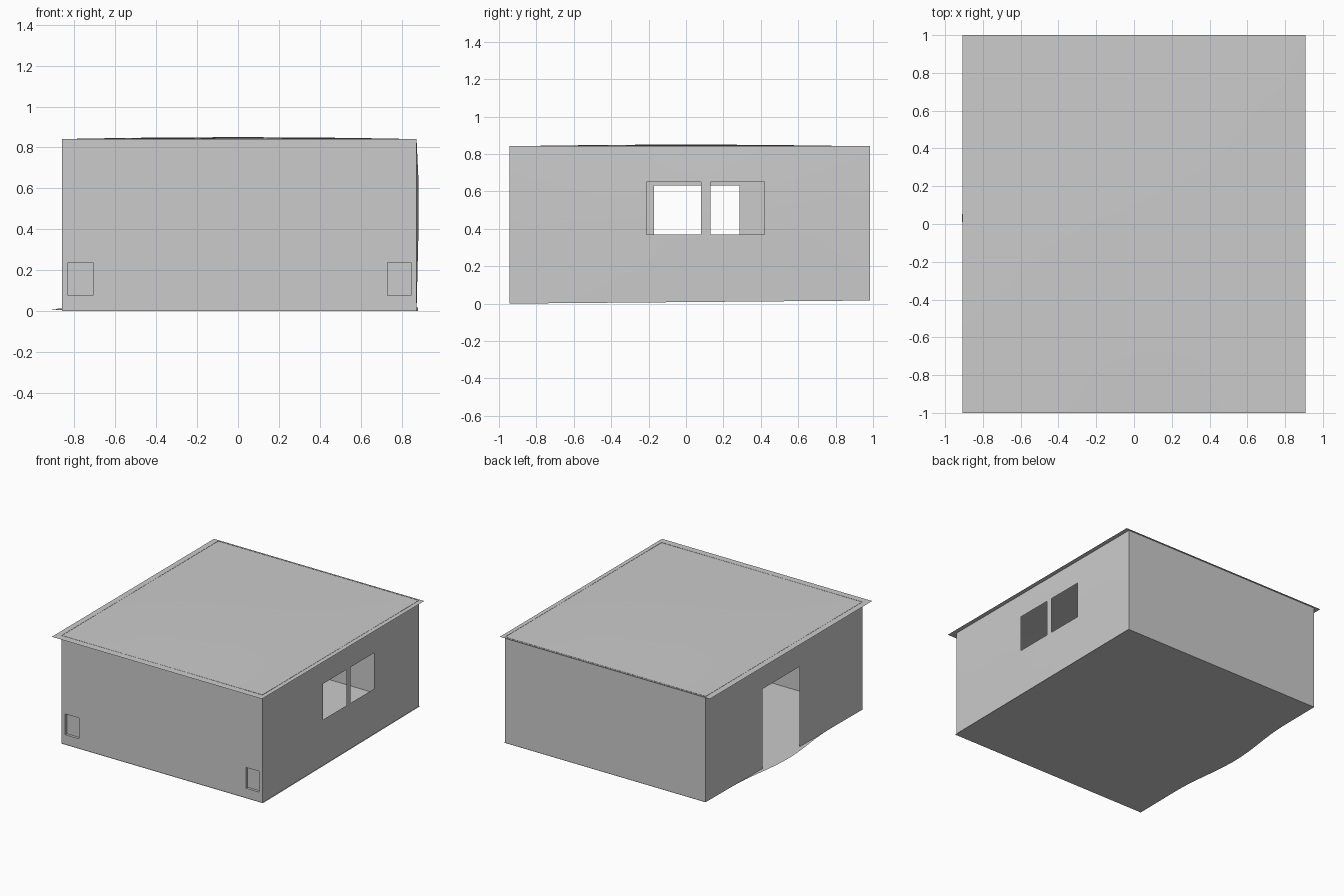
import bpy, bmesh
from math import cos, pi
from mathutils import Vector

if "Cube" in bpy.data.objects:
    bpy.data.objects.remove(bpy.data.objects["Cube"])

X0, X1, Y0, Y1, TOP = -0.86, 0.873, -0.945, 0.985, 0.842


def floor_z(y):
    # the floor rises slightly toward the back
    return max(0.0, 0.0085 * (y - Y0))


def finish(name, bm, smooth=False):
    mesh = bpy.data.meshes.new(name)
    bmesh.ops.delete(bm, geom=[v for v in bm.verts if not v.link_faces], context='VERTS')
    bm.to_mesh(mesh)
    bm.free()
    obj = bpy.data.objects.new(name, mesh)
    bpy.context.collection.objects.link(obj)
    for p in mesh.polygons:
        p.use_smooth = smooth
    return obj


def sheet(us, vs, place, holes=()):
    """Grid sheet through break lines us, vs; listed cells stay open."""
    bm = bmesh.new()
    grid = [[bm.verts.new(place(u, v)) for v in vs] for u in us]
    cells = {}
    for i in range(len(us) - 1):
        for j in range(len(vs) - 1):
            if (i, j) not in holes:
                cells[i, j] = bm.faces.new((grid[i][j], grid[i + 1][j],
                                            grid[i + 1][j + 1], grid[i][j + 1]))
    return bm, cells


def along_y(x, bulge=None):
    def place(y, z):
        push = bulge(y, z) if bulge else 0
        return (x + push, y, z if z else floor_z(y))
    return place


# front wall with two shallow pockets
bm, cells = sheet([X0, -0.83, -0.71, 0.73, 0.845, X1], [0, 0.075, 0.237, TOP],
                  lambda x, z: (x, Y0, z))
for key in ((1, 1), (3, 1)):
    out = bmesh.ops.extrude_face_region(bm, geom=[cells[key]])
    moved = [g for g in out['geom'] if isinstance(g, bmesh.types.BMVert)]
    bmesh.ops.translate(bm, vec=Vector((0, 0.02, 0)), verts=moved)
    if cells[key].is_valid:
        bm.faces.remove(cells[key])
finish("front_wall", bm)

# back wall
bm, _ = sheet([X1, X0], [0, TOP], lambda x, z: (x, Y1, z or floor_z(Y1)))
finish("back_wall", bm)

# right wall with twin windows standing slightly proud
bm, _ = sheet([Y0, -0.21, 0.08, 0.13, 0.42, Y1], [0, 0.37, 0.65, TOP],
              along_y(X1, lambda y, z: 0.009 if abs(y) < 0.5 and 0.3 < z < 0.7 else 0),
              holes=[(1, 1), (3, 1)])
finish("window_wall", bm, True)

# left wall with doorway
bm, _ = sheet([Y1, 0.285, -0.17, Y0], [0, 0.632, TOP], along_y(X0), holes=[(1, 0)])
finish("door_wall", bm)

# floor with a bowed doorstep
def floor_point(u, y):
    t = (y - 0.05) / 0.6
    bow = 0.05 * (0.5 + 0.5 * cos(pi * t)) if abs(t) < 1 else 0
    return (X0 - bow if u == 0 else X1 + 0.007, y, floor_z(y))


bm, _ = sheet([0, 1], [-0.95 + 1.938 * i / 20 for i in range(21)], floor_point)
finish("floor", bm)

# slightly cambered overhanging roof
bm, _ = sheet([-0.907 + 1.814 * i / 8 for i in range(9)], [-1 + i / 4 for i in range(9)],
              lambda x, y: (x, y, 0.84 + 0.01 * (1 - (x / 0.907) ** 2) * (1 - y * y)))
finish("roof", bm, True)
